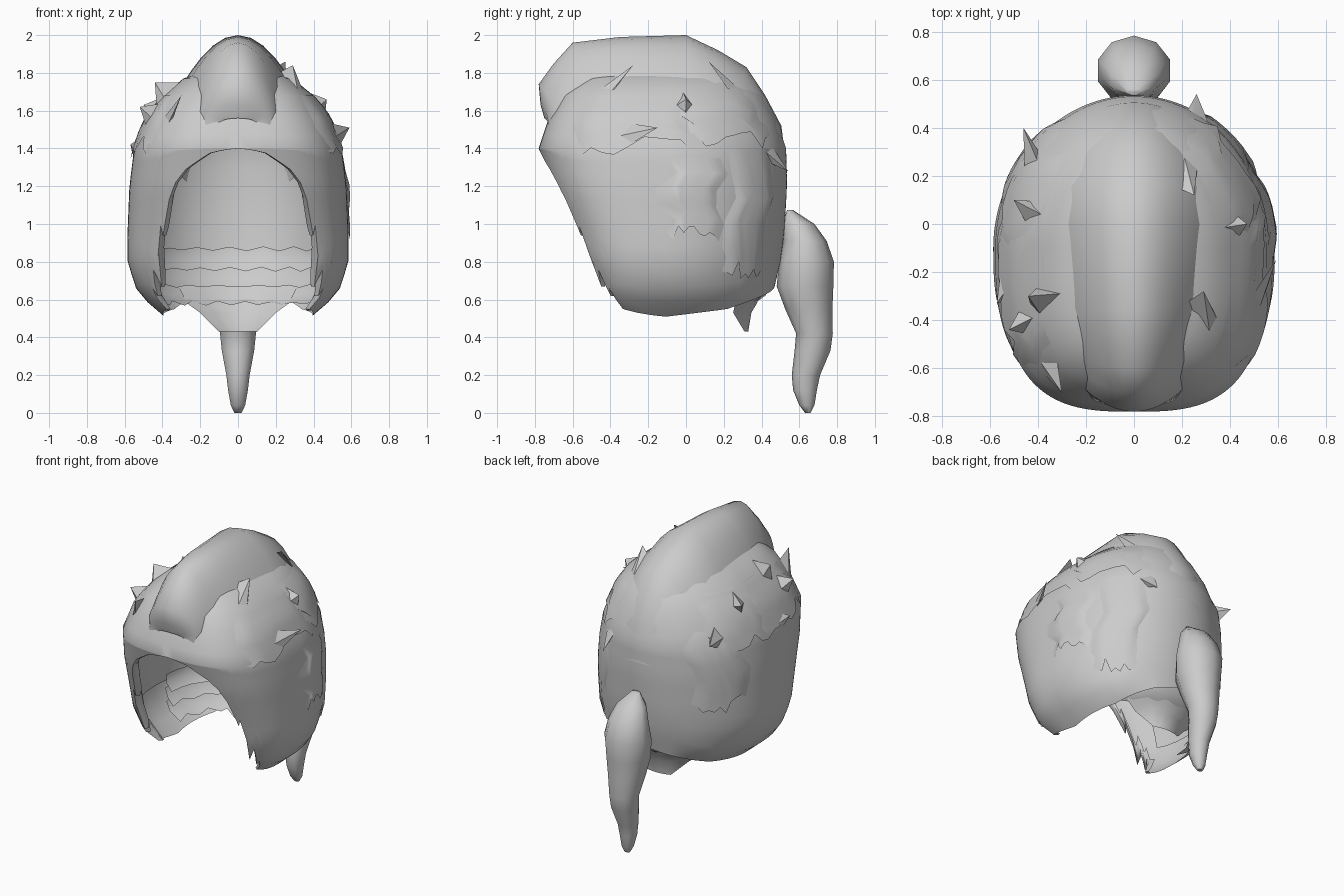
import bpy, bmesh, math, random

random.seed(4)
hair = bpy.data.materials.new("grey_hair")
hair.diffuse_color = (0.6, 0.6, 0.6, 1)


def make(name, verts, faces, angle=50):
    me = bpy.data.meshes.new(name)
    me.from_pydata(verts, [], faces)
    bm = bmesh.new()
    bm.from_mesh(me)
    bmesh.ops.remove_doubles(bm, verts=bm.verts, dist=0.0005)
    bmesh.ops.recalc_face_normals(bm, faces=bm.faces)
    bm.to_mesh(me)
    bm.free()
    me.materials.append(hair)
    ob = bpy.data.objects.new(name, me)
    bpy.context.collection.objects.link(ob)
    bpy.ops.object.select_all(action='DESELECT')
    ob.select_set(True)
    bpy.context.view_layer.objects.active = ob
    bpy.ops.object.shade_smooth_by_angle(angle=math.radians(angle))
    return ob


def loft(name, rows, closed=False, caps=False, angle=50):
    n = len(rows[0])
    verts = [p for r in rows for p in r]
    faces = []
    for i in range(len(rows) - 1):
        for j in range(n if closed else n - 1):
            k = (j + 1) % n
            faces.append((i * n + j, i * n + k, i * n + n + k, i * n + n + j))
    if caps:
        faces += [tuple(range(n)), tuple(range(len(verts) - n, len(verts)))]
    return make(name, verts, faces, angle)


def lerp(table, x):
    if x <= table[0][0]:
        return table[0][1:]
    for a, b in zip(table, table[1:]):
        if x <= b[0]:
            t = (x - a[0]) / (b[0] - a[0])
            return [p + (q - p) * t for p, q in zip(a[1:], b[1:])]
    return table[-1][1:]


# Head outline by height: z, half width, front y, back y
RINGS = [(0.51, 0.39, -0.40, 0.36), (0.63, 0.53, -0.50, 0.46), (0.8, 0.585, -0.57, 0.50),
         (0.95, 0.585, -0.62, 0.52), (1.2, 0.575, -0.72, 0.535), (1.4, 0.55, -0.78, 0.53),
         (1.55, 0.485, -0.73, 0.48), (1.68, 0.40, -0.66, 0.41), (1.77, 0.29, -0.56, 0.32),
         (1.82, 0.15, -0.42, 0.2), (1.84, 0.0, -0.12, -0.08)]
# Lower hem: angle from the front, z
HEM = [(0, 1.4), (8, 1.375), (12, 1.345), (20, 1.29), (26, 1.22), (30, 1.13), (34, 0.94),
       (36, 0.99), (40, 0.67), (44, 0.76), (48, 0.62), (50, 0.66), (54, 0.55), (70, 0.53),
       (90, 0.51), (130, 0.55), (160, 0.63), (180, 0.67)]


def head(deg, z, off=0.0):
    """Point on the head outline; angle 0 is the front, 90 the +x side."""
    w, f, b = lerp(RINGS, z)
    w, f, b = max(w + off, 0), f - off, b + off
    a = math.radians(deg)
    s, c = math.sin(a), math.cos(a)
    n = 3 if c > 0 else 2
    x = w * math.copysign(abs(s) ** (2 / n), s)
    y = abs(c) ** (2 / n)
    return (x, -0.1 + (f + 0.1) * y if c > 0 else -0.1 + (b + 0.1) * y, z)


# Main shell, open at the face and neck
angles = [-180 + 2 * i for i in range(180)]
rows = [[head(a, z) for a in angles]
        for z in (1.84, 1.82, 1.80, 1.77, 1.725, 1.68, 1.61, 1.55, 1.47, 1.4)]
for t in range(1, 13):
    rows.append([head(a, 1.4 + (lerp(HEM, abs(a))[0] - 1.4) * t / 12) for a in angles])
loft("hair_shell", rows, True)

# Rolled lip behind the shell edge
rim = []
for off, lift in ((0, 0), (-0.025, 0.0), (-0.045, 0.05), (-0.05, 0.14)):
    rim.append([head(a, lerp(HEM, abs(a))[0] + lift, off) for a in range(-60, 61, 2)])
loft("face_opening_lip", rim)

# Inner back lining
inner = [[head(a, z, -0.03) for a in range(60, 301, 10)]
         for z in (0.8, 0.9, 1.05, 1.2, 1.3, 1.4, 1.55)]
loft("inner_lining", inner)

# Layered bands inside the nape
for k, z in enumerate((0.58, 0.67, 0.76)):
    band = [[head(a, z + h + 0.012 * math.sin(a * 0.3 + k), -0.03 - 0.02 * k - d)
             for a in range(95, 266, 10)]
            for h, d in ((0, 0.03), (0.05, 0.0), (0.11, 0.0))]
    loft("nape_band", band)

# Pointed nape piece under the back
nape = [[(w * u, y + bulge * (1 - u * u), z) for u in (-1, -0.6, -0.2, 0.2, 0.6, 1)]
        for w, y, z, bulge in ((0.32, 0.33, 0.68, 0.09), (0.27, 0.26, 0.58, 0.12),
                               (0.2, 0.25, 0.53, 0.1), (0.1, 0.31, 0.43, 0.02))]
loft("nape_flap", nape)

# Central crest: y, top z, half width, base z, sharpness, side pull-back
CREST = [(-0.75, 1.56, 0.10, 1.525, 0.8, 0.02), (-0.77, 1.63, 0.17, 1.525, 0.8, 0.04),
         (-0.78, 1.74, 0.21, 1.53, 1.0, 0.10), (-0.70, 1.85, 0.24, 1.53, 1.4, 0.10),
         (-0.6, 1.96, 0.28, 1.54, 2.0, 0.06), (-0.35, 1.99, 0.35, 1.60, 2.3, 0),
         (0, 2.0, 0.39, 1.58, 2.3, 0), (0.17, 1.92, 0.40, 1.50, 1.9, -0.04),
         (0.32, 1.83, 0.37, 1.42, 1.8, -0.1), (0.42, 1.68, 0.34, 1.3, 1.5, -0.12),
         (0.505, 1.52, 0.29, 1.24, 1.3, -0.12), (0.535, 1.27, 0.25, 1.2, 1.0, -0.07)]
arc = [math.pi * k / 18 for k in range(19)]
loft("crest", [[(h * math.cos(a), y + pull * math.cos(a) ** 2,
                 base + (top - base) * max(math.sin(a), 0) ** p) for a in arc]
               for y, top, h, base, p, pull in CREST], angle=60)

# Ponytail: centre y, z, depth radius, width radius
TAIL = [(0.55, 1.075, 0.015, 0.03), (0.595, 1.0, 0.085, 0.1), (0.63, 0.91, 0.115, 0.135),
        (0.638, 0.8, 0.145, 0.158), (0.63, 0.67, 0.15, 0.145), (0.65, 0.55, 0.125, 0.125),
        (0.68, 0.42, 0.097, 0.1), (0.67, 0.33, 0.095, 0.09), (0.635, 0.2, 0.075, 0.065),
        (0.63, 0.12, 0.063, 0.055), (0.64, 0.04, 0.04, 0.04), (0.645, 0.0, 0.015, 0.02)]
rows = [[(rx * math.sin(a), y + ry * math.cos(a), z) for a in (math.tau * k / 10 for k in range(10))]
        for y, z, ry, rx in TAIL]
loft("ponytail", rows, True, True, 60)

# Ragged raised layers on the sides and back: angle range, height range
for a0, a1, z0, z1 in ((50, 105, 1.42, 1.68), (95, 150, 1.45, 1.72), (92, 118, 0.95, 1.35),
                       (122, 150, 0.75, 1.4), (215, 250, 1.0, 1.5), (255, 310, 1.42, 1.68),
                       (225, 275, 1.4, 1.7)):
    n = 10
    low = [random.uniform(-0.06, 0.05) for _ in range(n + 1)]
    side = [random.uniform(-4, 4) for _ in range(6)]
    rows = []
    for i in range(6):
        t = i / 5
        rows.append([head(a0 + side[i] + (a1 - a0) * j / n, z1 + (z0 + low[j] - z1) * t,
                          0.018 * math.sin(math.pi * min(t + 0.05, 0.75))
                          * min(1, j / 2 + 0.1, (n - j) / 2 + 0.1)) for j in range(n + 1)])
    loft("side_layer", rows)

# Stray spiky locks: base angle, base height, tip
SPIKES = [(75, 1.45, (0.59, -0.15, 1.51)), (100, 1.62, (0.47, 0.0, 1.66)),
          (60, 1.70, (0.29, -0.28, 1.84)), (140, 1.70, (0.25, 0.12, 1.86)),
          (285, 1.66, (-0.44, -0.3, 1.75)), (290, 1.55, (-0.52, -0.44, 1.62)),
          (275, 1.38, (-0.57, -0.33, 1.42)), (235, 1.45, (-0.46, 0.4, 1.45)),
          (150, 1.4, (0.26, 0.54, 1.28)), (315, 1.55, (-0.3, -0.7, 1.68)),
          (255, 1.6, (-0.5, 0.1, 1.63)), (45, 1.58, (0.3, -0.68, 1.5))]
for deg, z, tip in SPIKES:
    base = [head(deg - 6, z, -0.01), head(deg + 6, z, -0.01),
            head(deg, z + 0.09, -0.02), head(deg, z - 0.07, -0.02)]
    make("stray_lock", base + [tip], [(0, 2, 4), (2, 1, 4), (1, 3, 4), (3, 0, 4)], 30)
